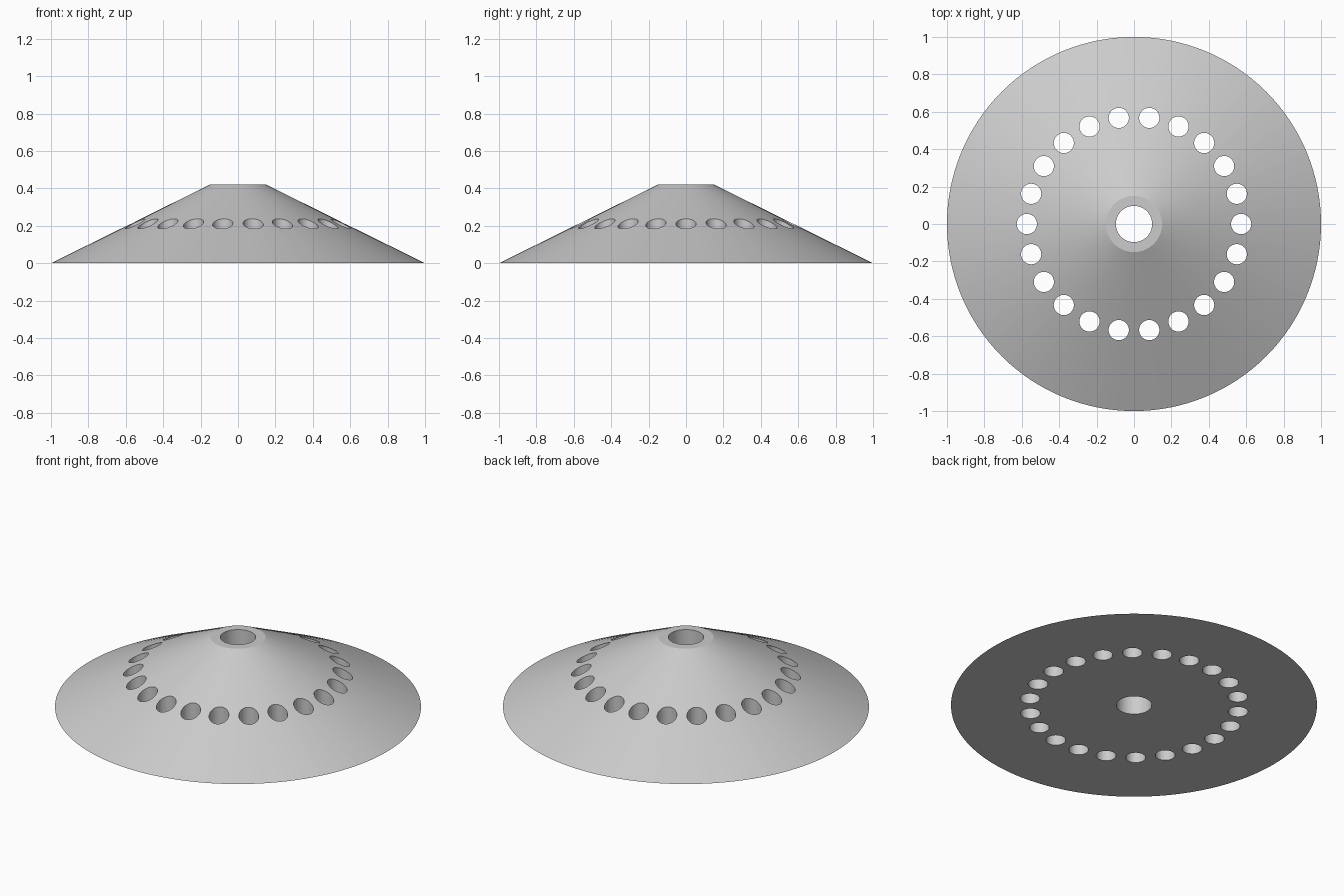
import bpy
import bmesh
from math import cos, sin, tau
from mathutils import Matrix

if "Cube" in bpy.data.objects:
    bpy.data.objects.remove(bpy.data.objects["Cube"], do_unlink=True)

HEIGHT = 0.42
TOP_RADIUS = 0.15
BORE_RADIUS = 0.097
HOLE_COUNT = 22
HOLE_RING = 0.573
HOLE_RADIUS = 0.054


def make_object(name, bm):
    mesh = bpy.data.meshes.new(name)
    bm.to_mesh(mesh)
    bm.free()
    obj = bpy.data.objects.new(name, mesh)
    bpy.context.collection.objects.link(obj)
    return obj


def add_cone(bm, x, y, z, bottom, top, depth, sides):
    bmesh.ops.create_cone(bm, cap_ends=True, segments=sides, radius1=bottom,
                          radius2=top, depth=depth,
                          matrix=Matrix.Translation((x, y, z)))


# Plain grey material
grey = bpy.data.materials.new("light grey")
grey.use_nodes = True
colour = (0.6, 0.6, 0.6, 1)
grey.diffuse_color = colour
grey.node_tree.nodes["Principled BSDF"].inputs["Base Color"].default_value = colour

# Solid truncated cone with a flat underside
bm = bmesh.new()
add_cone(bm, 0, 0, HEIGHT / 2, 1, TOP_RADIUS, HEIGHT, 128)
disc = make_object("conical_disc", bm)
disc.data.materials.append(grey)

# Cutters for the central bore and the ring of vertical holes
bm = bmesh.new()
add_cone(bm, 0, 0, HEIGHT / 2, BORE_RADIUS, BORE_RADIUS, 1, 64)
for i in range(HOLE_COUNT):
    a = tau * i / HOLE_COUNT
    add_cone(bm, HOLE_RING * cos(a), HOLE_RING * sin(a), HEIGHT / 2,
             HOLE_RADIUS, HOLE_RADIUS, 1, 48)
cutter = make_object("hole_cutter", bm)
cutter.data.materials.append(grey)
cutter.hide_render = True

# Drill the holes and discard the cutter
drill = disc.modifiers.new("drill", 'BOOLEAN')
drill.operation = 'DIFFERENCE'
drill.solver = 'EXACT'
drill.object = cutter
bpy.context.view_layer.objects.active = disc
disc.select_set(True)
bpy.ops.object.modifier_apply(modifier=drill.name)
bpy.data.objects.remove(cutter, do_unlink=True)
